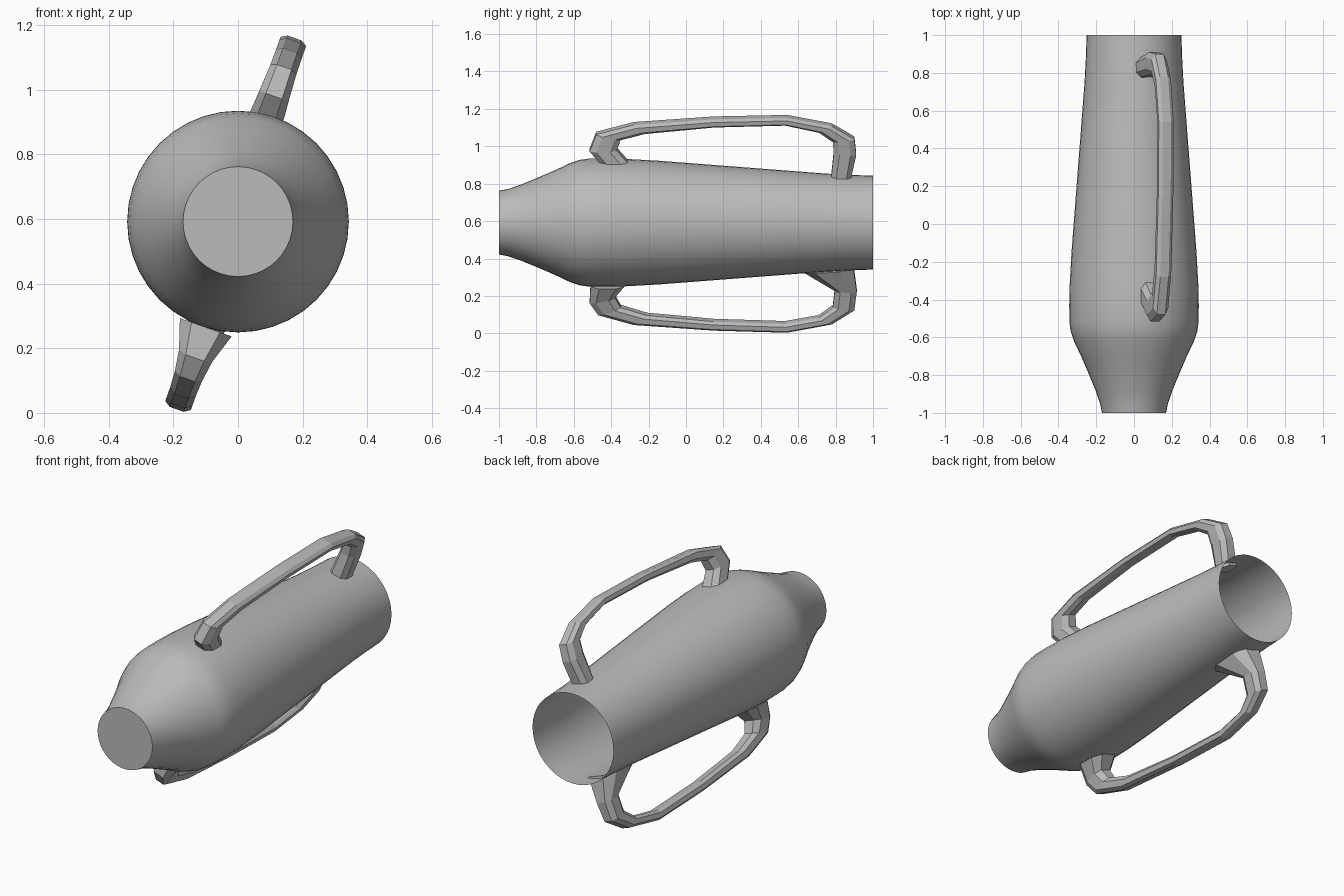
import bpy, bmesh, math
from mathutils import Vector

if "Cube" in bpy.data.objects:
    bpy.data.objects.remove(bpy.data.objects["Cube"])

CZ = 0.592      # height of the jar axis
SIDES = 40

clay = bpy.data.materials.new("grey clay")
clay.diffuse_color = (0.5, 0.5, 0.5, 1)
clay.use_nodes = True
clay.node_tree.nodes["Principled BSDF"].inputs["Base Color"].default_value = clay.diffuse_color


def finish(name, bm, smooth):
    bmesh.ops.recalc_face_normals(bm, faces=bm.faces)
    mesh = bpy.data.meshes.new(name)
    bm.to_mesh(mesh)
    bm.free()
    mesh.materials.append(clay)
    ob = bpy.data.objects.new(name, mesh)
    bpy.context.collection.objects.link(ob)
    bpy.context.view_layer.objects.active = ob
    ob.select_set(True)
    if smooth:
        bpy.ops.object.shade_smooth_by_angle(angle=math.radians(40))
    ob.select_set(False)
    return ob


def skin(bm, rings):
    """Join successive closed rings of vertices with quads."""
    n = len(rings[0])
    for a, b in zip(rings, rings[1:]):
        for i in range(n):
            j = (i + 1) % n
            bm.faces.new((a[i], a[j], b[j], b[i]))


# Jar body: lathed along y, flat foot at the front, open mouth at the back
profile = [(-1, .17), (-.95, .18), (-.88, .204), (-.8, .237), (-.7, .28),
           (-.62, .318), (-.57, .335), (-.52, .342), (-.43, .343), (-.33, .341),
           (-.15, .331), (.15, .308), (.5, .281), (.75, .262), (.88, .255), (1, .251)]
bm = bmesh.new()
rings = []
for y, r in profile:
    rings.append([bm.verts.new((r * math.cos(t), y, CZ + r * math.sin(t)))
                  for t in (2 * math.pi * i / SIDES for i in range(SIDES))])
skin(bm, rings)
bm.faces.new(rings[0])
finish("jar_body", bm, True)


# Handles: chamfered bar swept between an outer and an inner rail (y, z)
SECTION = [(0, -.55), (.25, -1), (.75, -1), (1, -.55), (1, .55), (.75, 1), (.25, 1), (0, .55)]
TILT = math.radians(19.5)


def handle(name, outer, inner, half_widths, x0, z0):
    bm = bmesh.new()
    side = Vector((math.cos(TILT), 0, -math.sin(TILT)))
    rings = []
    for (yo, zo), (yi, zi), w in zip(outer, inner, half_widths):
        o = Vector((x0 + (zo - z0) * math.tan(TILT), yo, zo))
        i = Vector((x0 + (zi - z0) * math.tan(TILT), yi, zi))
        rings.append([bm.verts.new(i.lerp(o, a) + side * (b * w)) for a, b in SECTION])
    skin(bm, rings)
    bm.faces.new(rings[0])
    bm.faces.new(rings[-1])
    finish(name, bm, False)


handle("upper_handle",
       [(-.44, .895), (-.515, .98), (-.48, 1.07), (-.28, 1.122), (.15, 1.152),
        (.54, 1.16), (.78, 1.115), (.9, 1.045), (.91, .96), (.88, .825)],
       [(-.29, .895), (-.37, .985), (-.35, 1.04), (-.22, 1.073), (.15, 1.108),
        (.53, 1.118), (.71, 1.08), (.785, 1.03), (.79, .97), (.775, .825)],
       [.055, .048, .043, .042, .042, .042, .042, .043, .045, .05], .09, .92)

handle("lower_handle",
       [(-.51, .265), (-.515, .17), (-.47, .105), (-.28, .052), (.15, .022),
        (.54, .011), (.78, .055), (.9, .13), (.913, .23), (.895, .36)],
       [(-.33, .265), (-.38, .2), (-.35, .145), (-.21, .103), (.15, .07),
        (.53, .058), (.71, .09), (.785, .145), (.795, .235), (.62, .345)],
       [.085, .055, .045, .042, .042, .042, .042, .043, .048, .085], -.105, .25)
